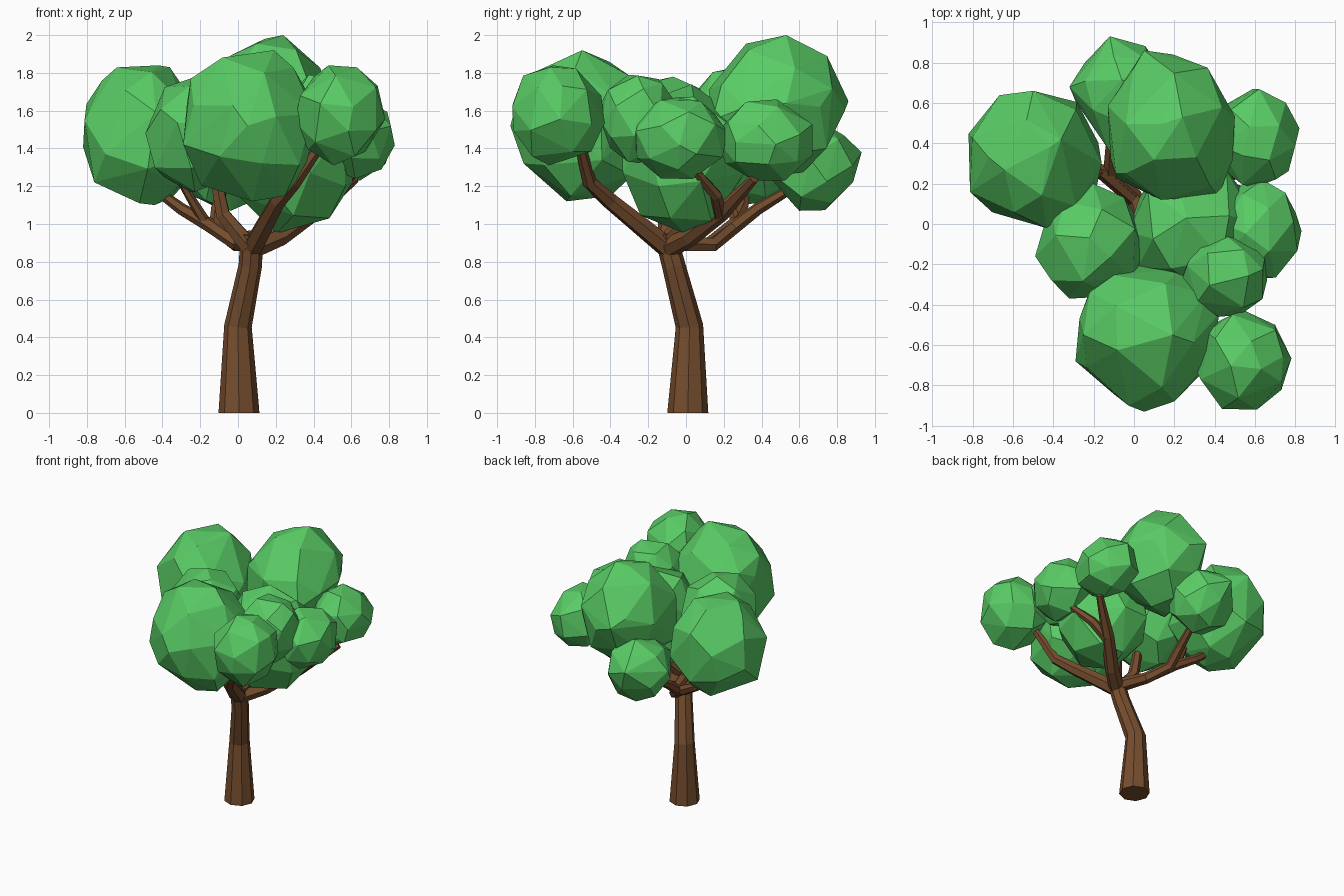
import bpy, bmesh, math, random
from mathutils import Vector, Euler

random.seed(7)


def material(name, color):
    m = bpy.data.materials.new(name)
    m.diffuse_color = color
    return m


bark = material("bark", (0.18, 0.075, 0.027, 1))
leaf = material("leaf", (0.10, 0.60, 0.13, 1))


def limb(name, points, sides=6):
    """Tapered faceted tube; points are (x, y, z, radius)."""
    cu = bpy.data.curves.new(name, 'CURVE')
    cu.dimensions = '3D'
    cu.bevel_depth = 1.0
    cu.bevel_resolution = (sides - 4) // 2
    cu.use_fill_caps = True
    sp = cu.splines.new('POLY')
    sp.points.add(len(points) - 1)
    sp.use_smooth = False
    for p, (x, y, z, r) in zip(sp.points, points):
        p.co = (x, y, z, 1)
        p.radius = r
    cu.materials.append(bark)
    ob = bpy.data.objects.new(name, cu)
    bpy.context.collection.objects.link(ob)


def clump(name, lo, hi, corners=(), n=26):
    """Faceted leaf ball: hull of scattered sphere points fitted to a box,
    plus a few protruding corners."""
    rot = Euler([random.uniform(0, 6.28) for _ in range(3)])
    pts = []
    for i in range(n):
        z = 1 - (2 * i + 1) / n
        a = i * 2.39996
        s = math.sqrt(1 - z * z)
        p = Vector((s * math.cos(a), s * math.sin(a), z))
        p += Vector([random.uniform(-0.13, 0.13) for _ in range(3)])
        p.normalize()
        p.rotate(rot)
        pts.append(p * random.uniform(0.97, 1.04))
    mn = [min(p[k] for p in pts) for k in range(3)]
    mx = [max(p[k] for p in pts) for k in range(3)]
    bm = bmesh.new()
    for p in pts:
        bm.verts.new([lo[k] + (p[k] - mn[k]) / (mx[k] - mn[k]) * (hi[k] - lo[k])
                      for k in range(3)])
    for c in corners:
        bm.verts.new(c)
    bmesh.ops.convex_hull(bm, input=bm.verts)
    bmesh.ops.delete(bm, geom=[v for v in bm.verts if not v.link_faces], context='VERTS')
    bmesh.ops.recalc_face_normals(bm, faces=bm.faces)
    me = bpy.data.meshes.new(name)
    bm.to_mesh(me)
    bm.free()
    me.materials.append(leaf)
    bpy.context.collection.objects.link(bpy.data.objects.new(name, me))


# Trunk
limb("trunk", [(0.005, 0.01, 0, 0.108), (0.005, 0.01, 0.02, 0.107),
               (0.0, 0.018, 0.46, 0.073), (0.065, -0.065, 0.78, 0.062),
               (0.075, -0.11, 0.95, 0.060)], 8)

# Front right branch and its twig
limb("front_branch", [(0.07, -0.08, 0.86, 0.058), (0.21, -0.40, 1.12, 0.045),
                      (0.30, -0.51, 1.22, 0.038), (0.46, -0.57, 1.45, 0.026)])
limb("front_twig", [(0.22, -0.42, 1.15, 0.032), (0.18, -0.60, 1.28, 0.022)])

# Right branch, forking to the two right clumps
limb("right_branch", [(0.07, -0.10, 0.87, 0.058), (0.22, 0.02, 0.93, 0.05),
                      (0.40, 0.19, 1.06, 0.045), (0.62, 0.36, 1.24, 0.025)])
limb("right_twig", [(0.40, 0.18, 1.05, 0.038), (0.52, 0.16, 1.15, 0.033),
                    (0.62, 0.05, 1.28, 0.024)])

# Rear left branch, forking to the left and rear clumps
limb("rear_branch", [(0.07, -0.08, 0.90, 0.05), (0.0, 0.14, 0.89, 0.04),
                     (-0.12, 0.25, 0.98, 0.038), (-0.11, 0.38, 1.08, 0.033),
                     (-0.08, 0.58, 1.20, 0.024)])
limb("left_branch", [(0.0, 0.12, 0.89, 0.036), (-0.16, 0.26, 1.00, 0.038),
                     (-0.30, 0.30, 1.08, 0.032), (-0.46, 0.32, 1.20, 0.024)])
limb("left_twig", [(-0.18, 0.26, 1.02, 0.03), (-0.30, 0.20, 1.22, 0.02)])

# Upright branches into the middle clumps
limb("middle_left_branch", [(0.06, -0.11, 0.88, 0.052), (-0.08, -0.10, 1.05, 0.042),
                            (-0.12, -0.10, 1.26, 0.032)])
limb("middle_right_branch", [(0.08, -0.11, 0.90, 0.045), (0.17, 0.02, 1.06, 0.034),
                             (0.22, 0.12, 1.30, 0.024)])

# Foliage clumps: bounding box, then protruding corners
for name, lo, hi, corners in [
    ("left_leaves", (-0.82, -0.02, 1.11), (-0.16, 0.66, 1.83),
     [(-0.72, 0.33, 1.76), (-0.42, 0.38, 1.84), (-0.68, 0.60, 1.45),
      (-0.76, 0.20, 1.22), (-0.44, 0.25, 1.10)]),
    ("tall_rear_leaves", (-0.13, 0.12, 1.25), (0.50, 0.84, 1.98),
     [(0.24, 0.53, 2.00), (0.40, 0.71, 1.62), (0.42, 0.14, 1.55),
      (-0.09, 0.25, 1.72), (-0.09, 0.23, 1.38), (0.05, 0.86, 1.65)]),
    ("rear_leaves", (-0.30, 0.45, 1.07), (0.18, 0.90, 1.54),
     [(-0.12, 0.93, 1.38), (-0.32, 0.68, 1.35), (-0.12, 0.36, 1.34)]),
    ("rear_right_leaves", (0.40, 0.18, 1.23), (0.82, 0.67, 1.66), []),
    ("right_leaves", (0.40, -0.27, 1.24), (0.83, 0.22, 1.67), []),
    ("small_right_leaves", (0.23, -0.46, 1.32), (0.66, -0.06, 1.79), []),
    ("front_right_leaves", (0.30, -0.92, 1.31), (0.78, -0.43, 1.84), []),
    ("front_leaves", (-0.27, -0.90, 1.12), (0.40, -0.20, 1.90),
     [(-0.29, -0.68, 1.42), (0.05, -0.93, 1.52), (-0.22, -0.34, 1.70),
      (0.19, -0.55, 1.92), (0.42, -0.45, 1.60), (-0.25, -0.55, 1.77)]),
    ("middle_left_leaves", (-0.49, -0.37, 1.17), (0.05, 0.20, 1.78), []),
    ("middle_leaves", (-0.03, -0.34, 0.95), (0.61, 0.31, 1.74), []),
]:
    clump(name, lo, hi, corners)
